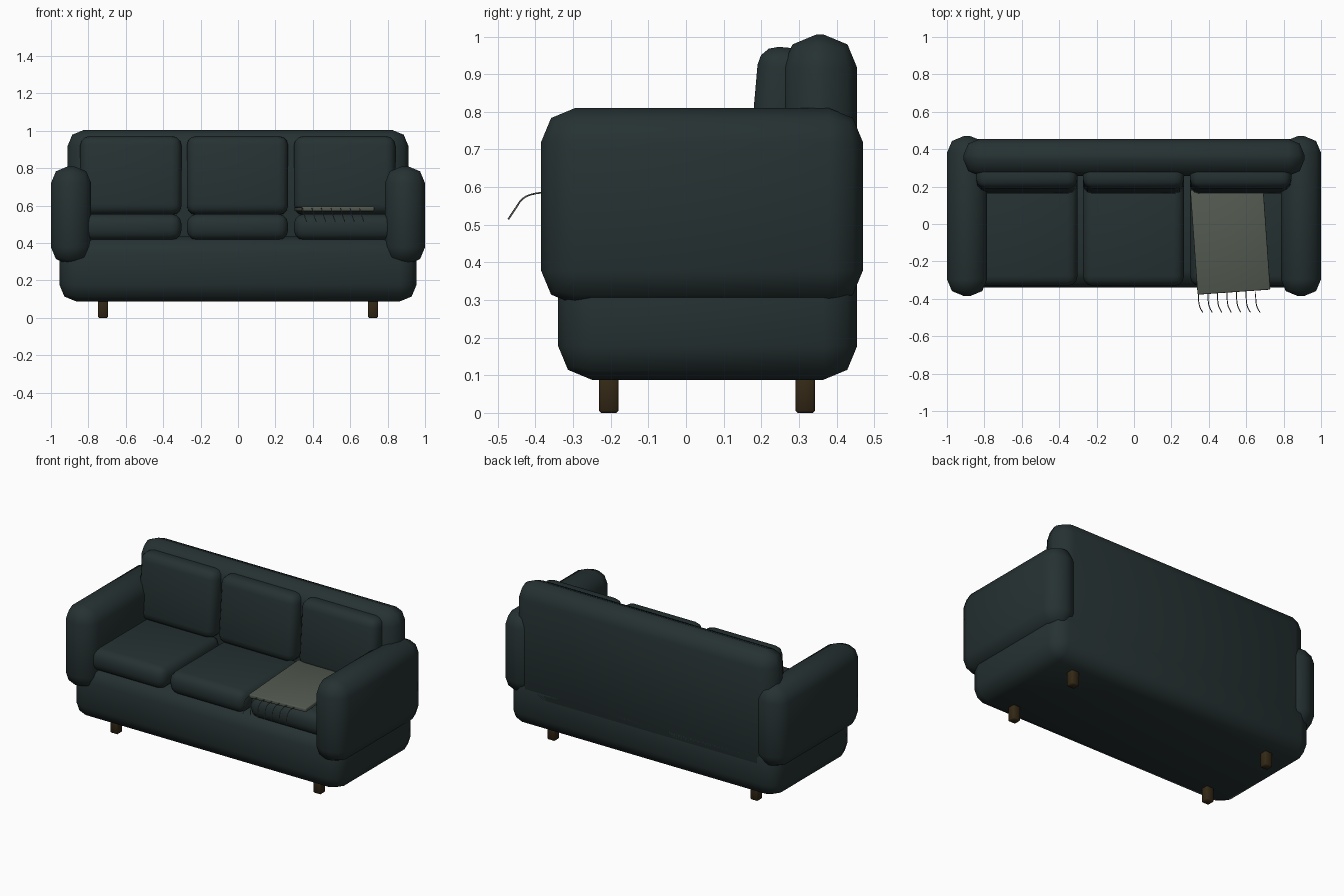
import bpy
import math
from mathutils import Vector

cube = bpy.data.objects.get("Cube")
if cube:
    bpy.data.objects.remove(cube, do_unlink=True)


def make_material(name, colour):
    mat = bpy.data.materials.new(name)
    mat.use_nodes = True
    mat.diffuse_color = (*colour, 1)
    bsdf = mat.node_tree.nodes["Principled BSDF"]
    bsdf.inputs["Base Color"].default_value = (*colour, 1)
    bsdf.inputs["Roughness"].default_value = 0.8
    return mat


upholstery = make_material("dark teal upholstery", (0.019, 0.031, 0.032))
wool = make_material("grey green wool", (0.085, 0.1, 0.08))
wood = make_material("dark wood", (0.035, 0.022, 0.008))


def rounded_box(name, low, high, radius, mat, segments=2, rotation=(0, 0, 0)):
    """Box between two corners with soft edges, turned about its centre."""
    low, high = Vector(low), Vector(high)
    bpy.ops.mesh.primitive_cube_add(size=1, location=(low + high) / 2)
    obj = bpy.context.object
    obj.name = name
    obj.scale = high - low
    bpy.ops.object.transform_apply(location=False, rotation=False, scale=True)
    obj.data.materials.append(mat)
    bevel = obj.modifiers.new("soft edges", "BEVEL")
    bevel.width = radius
    bevel.segments = segments
    bpy.ops.object.modifier_apply(modifier=bevel.name)
    bpy.ops.object.shade_smooth_by_angle(angle=math.radians(60))
    obj.rotation_euler = rotation
    return obj


# Frame
rounded_box("base", (-0.955, -0.34, 0.088), (0.955, 0.455, 0.435), 0.09, upholstery)
rounded_box("backrest", (-0.912, 0.257, 0.22), (0.912, 0.455, 1.005), 0.088, upholstery)

# Arms and legs, mirrored across the middle
for side, sign in (("left", 1), ("right", -1)):
    x_in, x_out = sorted((sign * 0.785, sign))
    rounded_box(f"{side}_arm", (x_in, -0.385, 0.288), (x_out, 0.47, 0.81),
                0.09, upholstery)
    for place, y in (("front", -0.205), ("back", 0.317)):
        x = sign * 0.722
        rounded_box(f"{side}_{place}_leg", (x - 0.027, y - 0.026, 0),
                    (x + 0.027, y + 0.026, 0.13), 0.006, wood, 1)

# Seat and back cushions
for place, x in (("right", -0.573), ("middle", -0.003), ("left", 0.57)):
    rounded_box(f"{place}_seat_cushion", (x - 0.271, -0.332, 0.415),
                (x + 0.271, 0.27, 0.556), 0.055, upholstery, 3)
    rounded_box(f"{place}_back_cushion", (x - 0.271, 0.176, 0.55),
                (x + 0.271, 0.315, 0.972), 0.052, upholstery, 3,
                (math.radians(-5), 0, 0))

# Throw blanket lying slightly askew on the left seat
rounded_box("throw_blanket", (0.32, -0.365, 0.57), (0.71, 0.195, 0.595), 0.006,
            wool, 2, (0, 0, math.radians(4)))

# Fringe hanging from the blanket's front edge
profile = ((0, -0.36, 0.585), (0, -0.4, 0.583), (0.004, -0.433, 0.57),
           (0.011, -0.452, 0.545), (0.022, -0.472, 0.515))
for i in range(7):
    curve = bpy.data.curves.new(f"fringe_strand_{i + 1}", "CURVE")
    curve.dimensions = "3D"
    curve.bevel_depth = 0.0025
    curve.bevel_resolution = 1
    curve.resolution_u = 4
    curve.use_fill_caps = True
    spline = curve.splines.new("BEZIER")
    spline.bezier_points.add(len(profile) - 1)
    for point, offset in zip(spline.bezier_points, profile):
        point.co = Vector(offset) + Vector((0.345 + 0.051 * i, 0, 0))
        point.handle_left_type = point.handle_right_type = "AUTO"
    curve.materials.append(wool)
    strand = bpy.data.objects.new(curve.name, curve)
    bpy.context.collection.objects.link(strand)
